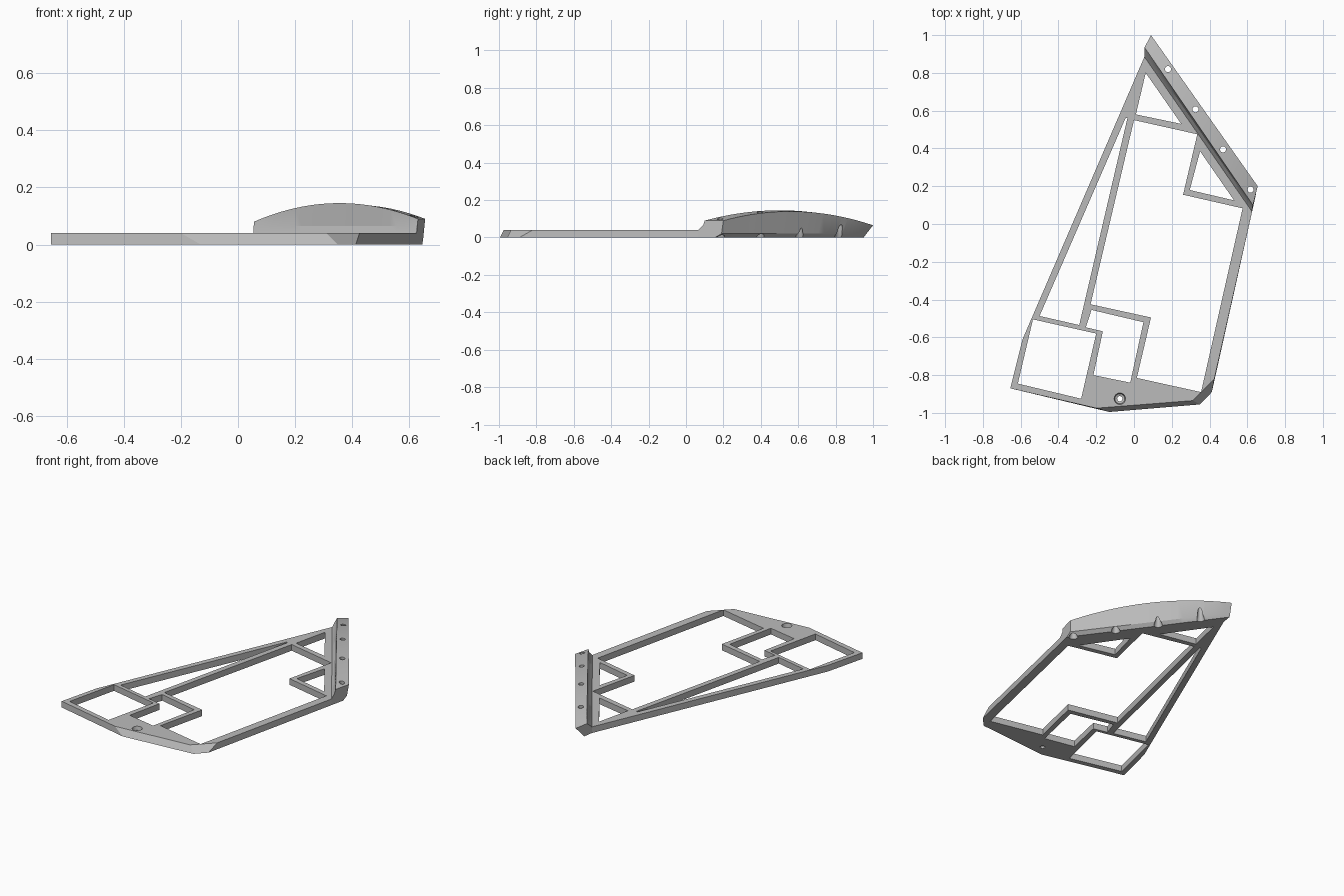
import bpy, bmesh, math
from mathutils import Vector

if "Cube" in bpy.data.objects:
    bpy.data.objects.remove(bpy.data.objects["Cube"])

grey = bpy.data.materials.new("plain_grey")
grey.use_nodes = True
grey.diffuse_color = (0.5, 0.5, 0.5, 1)
grey.node_tree.nodes["Principled BSDF"].inputs["Base Color"].default_value = grey.diffuse_color


def loft(name, rings):
    """Closed solid through rings that have equal point counts."""
    bm = bmesh.new()
    loops = [[bm.verts.new(p) for p in ring] for ring in rings]
    for a, b in zip(loops, loops[1:]):
        for i in range(len(a)):
            j = (i + 1) % len(a)
            bm.faces.new((a[i], a[j], b[j], b[i]))
    bm.faces.new(loops[0])
    bm.faces.new(loops[-1])
    bmesh.ops.recalc_face_normals(bm, faces=bm.faces)
    mesh = bpy.data.meshes.new(name)
    bm.to_mesh(mesh)
    bm.free()
    mesh.materials.append(grey)
    obj = bpy.data.objects.new(name, mesh)
    bpy.context.collection.objects.link(obj)
    return obj


def flat(points, z):
    return [(x, y, z) for x, y in points]


def circle(x, y, r, z, n=24):
    return [(x + r * math.cos(i * math.tau / n), y + r * math.sin(i * math.tau / n), z)
            for i in range(n)]


def cut(obj, rings):
    """Subtract a lofted cutter and remove it afterwards."""
    cutter = loft("cutter", rings)
    cutter.hide_render = True
    mod = obj.modifiers.new("cut", "BOOLEAN")
    mod.operation = "DIFFERENCE"
    mod.solver = "EXACT"
    mod.object = cutter
    bpy.context.view_layer.objects.active = obj
    bpy.ops.object.modifier_apply(modifier=mod.name)
    bpy.data.objects.remove(cutter)


# Frame plate, flared outward at the front edge and front corner
THICK = 0.04
shared = [(0.625, 0.065), (0.055, 0.885), (-0.59, -0.61), (-0.655, -0.87)]
top = shared + [(-0.2, -0.975), (0.31, -0.935), (0.425, -0.82)]
bottom = shared + [(-0.13, -0.995), (0.35, -0.955), (0.412, -0.89)]
frame = loft("frame", [flat(bottom, 0), flat(top, THICK)])

# Openings between the struts
openings = [
    [(-0.535, -0.505), (-0.2, -0.58), (-0.28, -0.925), (-0.615, -0.845)],
    [(-0.035, 0.56), (-0.045, 0.56), (-0.5, -0.487), (-0.29, -0.535)],
    [(-0.225, -0.455), (0.05, -0.52), (-0.02, -0.84), (-0.215, -0.8),
     (-0.165, -0.568), (-0.255, -0.547)],
    [(0, 0.55), (0.335, 0.475), (0.26, 0.155), (0.575, 0.083),
     (0.355, -0.89), (0.015, -0.815), (0.09, -0.495), (-0.23, -0.425)],
    [(0.062, 0.8), (0.25, 0.53), (0.01, 0.58)],
    [(0.35, 0.385), (0.53, 0.125), (0.295, 0.18)],
]
for shape in openings:
    cut(frame, [flat(shape, -0.1), flat(shape, 0.1)])

# Countersunk screw hole in the front web
hx, hy = -0.075, -0.925
cut(frame, [circle(hx, hy, 0.014, -0.02), circle(hx, hy, 0.014, 0.012),
            circle(hx, hy, 0.026, 0.016), circle(hx, hy, 0.032, 0.05)])

# Raised rail: each row is far end, near end, and height along the length
rows = [
    ((0.09, 1.0), (0.655, 0.2), lambda t: 0.065 + 0.27 * t - 0.245 * t * t),
    ((0.056, 0.935), (0.63, 0.1), lambda t: 0.08 + 0.25 * t - 0.24 * t * t),
    ((0.055, 0.915), (0.627, 0.092), lambda t: 0.065),
    ((0.055, 0.885), (0.625, 0.065), lambda t: THICK),
    ((0.055, 0.885), (0.625, 0.065), lambda t: 0),
    ((0.065, 0.95), (0.645, 0.155), lambda t: 0),
    ((0.072, 0.965), (0.648, 0.19), lambda t: 0.02),
]
STEPS = 24
sections = []
for k in range(STEPS + 1):
    t = k / STEPS
    sections.append([(*Vector(a).lerp(Vector(b), t), height(t)) for a, b, height in rows])
rail = loft("raised_rail", sections)

# Four through holes in the rail, widened at the underside
first, last = Vector((0.18, 0.82)), Vector((0.617, 0.182))
for k in range(4):
    x, y = first.lerp(last, k / 3)
    cut(rail, [circle(x, y, 0.03, -0.01), circle(x, y, 0.016, 0.03),
               circle(x, y, 0.016, 0.2)])

for obj in (frame, rail):
    bpy.ops.object.select_all(action="DESELECT")
    obj.select_set(True)
    bpy.context.view_layer.objects.active = obj
    bpy.ops.object.shade_smooth_by_angle(angle=math.radians(25))
